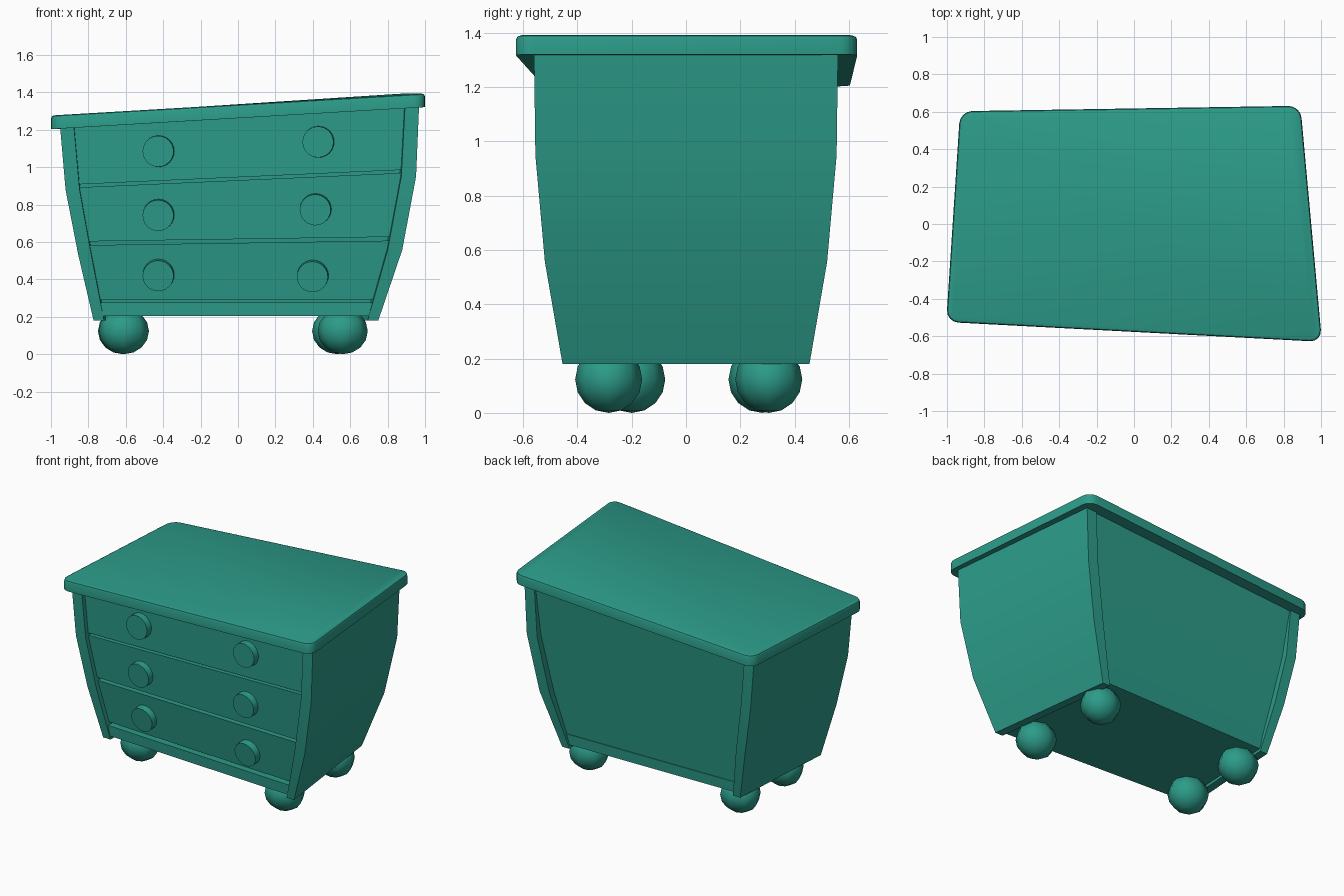
import bpy, bmesh
from mathutils import Vector

if "Cube" in bpy.data.objects:
    bpy.data.objects.remove(bpy.data.objects["Cube"])

teal = bpy.data.materials.new("teal_paint")
teal.diffuse_color = (0.025, 0.33, 0.25, 1)
teal.use_nodes = True
teal.node_tree.nodes["Principled BSDF"].inputs["Base Color"].default_value = teal.diffuse_color


def finish(name, bm, angle=0.6):
    bmesh.ops.recalc_face_normals(bm, faces=bm.faces)
    me = bpy.data.meshes.new(name)
    bm.to_mesh(me)
    bm.free()
    ob = bpy.data.objects.new(name, me)
    bpy.context.collection.objects.link(ob)
    me.materials.append(teal)
    bpy.ops.object.select_all(action='DESELECT')
    ob.select_set(True)
    bpy.context.view_layer.objects.active = ob
    bpy.ops.object.shade_smooth_by_angle(angle=angle)
    return ob


def loft(rings):
    """Closed solid through a stack of four-point rings."""
    bm = bmesh.new()
    vs = [[bm.verts.new(p) for p in r] for r in rings]
    for a, b in zip(vs, vs[1:]):
        for i in range(4):
            j = (i + 1) % 4
            bm.faces.new((a[i], a[j], b[j], b[i]))
    bm.faces.new(vs[0][::-1])
    bm.faces.new(vs[-1])
    return bm


# Side profiles, top to bottom: z, outer x, inner x, front y, back y
LEFT = [(1.225, -0.952, -0.878, -0.47, 0.54), (0.88, -0.922, -0.847, -0.465, 0.535),
        (0.535, -0.855, -0.785, -0.435, 0.50), (0.18, -0.772, -0.716, -0.38, 0.435)]
RIGHT = [(1.325, 0.968, 0.893, -0.56, 0.56), (0.95, 0.952, 0.873, -0.555, 0.555),
         (0.557, 0.878, 0.80, -0.52, 0.52), (0.18, 0.75, 0.693, -0.455, 0.455)]
SHIFT = {id(LEFT): 0.05, id(RIGHT): -0.115}  # sides converge towards the back


def at(side, z):
    """Inner x, front y, back y of a side at height z."""
    for a, b in zip(side, side[1:]):
        if z >= b[0] or b is side[-1]:
            t = (z - b[0]) / (a[0] - b[0])
            return [b[k] + t * (a[k] - b[k]) for k in (2, 3, 4)]


# Curved side panels
for name, side in (("left_side_panel", LEFT), ("right_side_panel", RIGHT)):
    s = SHIFT[id(side)]
    finish(name, loft([[(xo, yf, z), (xi, yf, z), (xi + s, yb, z), (xo + s, yb, z)]
                       for z, xo, xi, yf, yb in side]))


def ring(zl, zr, front, back_l, back_r):
    """Four-point ring spanning between the sides."""
    xl, yl, _ = at(LEFT, zl)
    xr, yr, _ = at(RIGHT, zr)
    return [(xl, yl + front, zl), (xr, yr + front, zr),
            (xr + SHIFT[id(RIGHT)], back_r, zr), (xl + SHIFT[id(LEFT)], back_l, zl)]


# Carcass with a straight back panel
levels = [(l[0], r[0]) for l, r in zip(LEFT, RIGHT)][:3] + [(0.22, 0.22)]
rings = []
for zl, zr in levels:
    bl = 0.42 + 0.11 * (zl - 0.22) / 1.0
    br = 0.44 + 0.11 * (zr - 0.22) / 1.1
    rings.append(ring(zl, zr, 0.09, bl, br))
finish("carcass", loft(rings))

# Bottom board, showing as a rail at front and back
finish("bottom_board", loft([ring(0.275, 0.275, 0.012, 0.43, 0.45),
                             ring(0.203, 0.203, 0.005, 0.425, 0.445)]))


# Drawers: top z left/right, bottom z left/right, and knob centres (x, z)
DRAWERS = [
    ("top", 1.225, 1.325, 0.908, 0.985, [(-0.425, 1.085), (0.43, 1.135)]),
    ("middle", 0.892, 0.969, 0.603, 0.627, [(-0.425, 0.745), (0.415, 0.775)]),
    ("bottom", 0.583, 0.607, 0.293, 0.293, [(-0.425, 0.425), (0.40, 0.42)]),
]
for name, tl, tr, bl, br, knobs in DRAWERS:
    top, bot = [], []
    for out, zl, zr in ((top, tl, tr), (bot, bl, br)):
        r = [Vector(p) for p in ring(zl, zr, 0.03, 0, 0)]
        out += [r[0], r[1], r[1] + Vector((0, 0.075, 0)), r[0] + Vector((0, 0.075, 0))]
    finish(name + "_drawer", loft([top, bot]), 0.3)
    c = (top[0] + top[1] + bot[0] + bot[1]) / 4
    n = (top[1] - bot[0]).cross(top[0] - bot[1]).normalized()
    if n.y > 0:
        n = -n
    # Round flat knobs, square to the drawer face
    for tag, (x, z) in zip(("left", "right"), knobs):
        y = c.y - (n.x * (x - c.x) + n.z * (z - c.z)) / n.y
        bm = bmesh.new()
        bmesh.ops.create_cone(bm, cap_ends=True, segments=24, radius1=0.085,
                              radius2=0.083, depth=0.06)
        ob = finish(f"{name}_{tag}_knob", bm)
        ob.rotation_euler = n.to_track_quat('Z', 'Y').to_euler()
        ob.location = Vector((x, y, z)) + n * 0.015

# Tilted top slab with rounded corners and softened upper rim
corners = [(-1.004, -0.524, 1.276), (1.005, -0.63, 1.394),
           (0.89, 0.632, 1.394), (-0.93, 0.603, 1.276)]
bm = loft([corners, [(x, y, z - 0.073) for x, y, z in corners]])
uprights = [e for e in bm.edges
            if (e.verts[0].co.xy - e.verts[1].co.xy).length < 1e-4]
bmesh.ops.bevel(bm, geom=uprights, offset=0.065, segments=4, profile=0.5, affect='EDGES')
bmesh.ops.recalc_face_normals(bm, faces=bm.faces)
bm.normal_update()
upper = max(bm.faces, key=lambda f: f.normal.z)
bmesh.ops.bevel(bm, geom=list(upper.edges), offset=0.016, segments=2, profile=0.5,
                affect='EDGES')
finish("top_slab", bm)

# Low-poly ball feet
for name, x, y in (("front_left", -0.61, -0.2), ("front_right", 0.56, -0.285),
                   ("back_left", -0.615, 0.28), ("back_right", 0.53, 0.305)):
    bm = bmesh.new()
    bmesh.ops.create_uvsphere(bm, u_segments=8, v_segments=8, radius=0.13)
    ob = finish(name + "_foot", bm, 1.2)
    ob.scale = (1.03, 0.95, 0.95)
    ob.location = (x, y, 0.1235)
